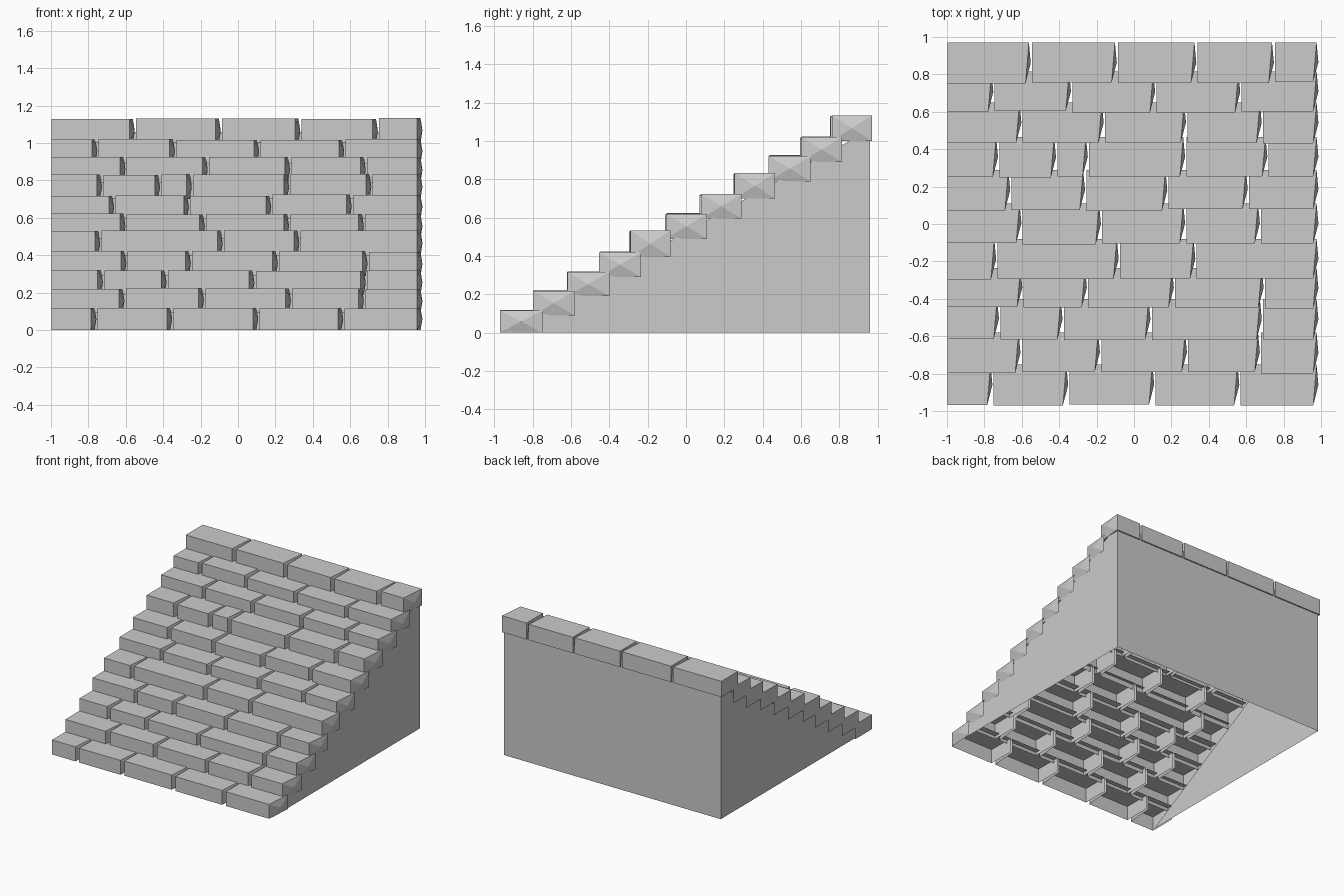
import bpy, bmesh, random

if "Cube" in bpy.data.objects:
    bpy.data.objects.remove(bpy.data.objects["Cube"])

random.seed(4)


def make_object(name, bm):
    bmesh.ops.recalc_face_normals(bm, faces=bm.faces[:])
    mesh = bpy.data.meshes.new(name)
    bm.to_mesh(mesh)
    bm.free()
    bpy.context.collection.objects.link(bpy.data.objects.new(name, mesh))


def add_brick(bm, x0, x1, y0, y1, z0, z1, closed):
    """Hollow stone: front, top, flat left end, faceted right end."""
    slant = 0.022
    v = [bm.verts.new(p) for p in (
        (x0, y0, z0), (x1 - slant, y0, z0), (x1 - slant, y0, z1), (x0, y0, z1),
        (x0, y1, z0), (x1 - 0.004, y1, z0), (x1 - 0.004, y1, z1), (x0, y1, z1))]
    quads = [(0, 1, 2, 3), (3, 2, 6, 7), (0, 3, 7, 4)]
    if closed:
        quads += [(4, 7, 6, 5), (0, 4, 5, 1)]
    for q in quads:
        bm.faces.new([v[i] for i in q])
    # bulging end with a centre point
    tip = bm.verts.new((x1 + 0.006, (y0 + y1) / 2, (z0 + z1) / 2))
    ring = (1, 5, 6, 2)
    for a, b in zip(ring, ring[1:] + ring[:1]):
        bm.faces.new((v[a], v[b], tip))


# each course: front y, bottom z, top z, joints along x
courses = [
    (-0.965, 0.00, 0.12, (-0.76, -0.355, 0.105, 0.56)),
    (-0.795, 0.09, 0.22, (-0.61, -0.185, 0.28, 0.67)),
    (-0.615, 0.19, 0.32, (-0.725, -0.385, 0.085, 0.68)),
    (-0.45, 0.29, 0.42, (-0.60, -0.255, 0.21, 0.69)),
    (-0.295, 0.395, 0.53, (-0.74, -0.085, 0.325)),
    (-0.105, 0.49, 0.62, (-0.605, -0.18, 0.27, 0.67)),
    (0.075, 0.595, 0.72, (-0.665, -0.265, 0.175, 0.605)),
    (0.25, 0.70, 0.83, (-0.73, -0.42, -0.25, 0.27, 0.71)),
    (0.435, 0.79, 0.925, (-0.605, -0.165, 0.275, 0.68)),
    (0.60, 0.89, 1.02, (-0.755, -0.34, 0.11, 0.565)),
    (0.755, 1.00, 1.13, (-0.555, -0.095, 0.33, 0.745)),
]

for n, (y, z0, z1, joints) in enumerate(courses, 1):
    bm = bmesh.new()
    edges = (-0.997,) + joints + (0.98,)
    for a, b in zip(edges, edges[1:]):
        j = random.uniform(-0.006, 0.006)
        left = a if a < -0.9 else a + 0.01
        add_brick(bm, left, b - (0 if b > 0.9 else 0.003), y + j,
                  y + 0.215, z0, z1 + j * 0.7, n == len(courses))
    make_object(f"stone_course_{n:02d}", bm)

# side and back walls, open underneath
bm = bmesh.new()
sides = [[bm.verts.new((x, y, z)) for y, z in ((-0.94, 0), (0.96, 0), (0.96, 1.06))]
         for x in (-0.985, 0.965)]
for s in sides:
    bm.faces.new(s)
bm.faces.new((sides[0][1], sides[1][1], sides[1][2], sides[0][2]))
make_object("support_walls", bm)
